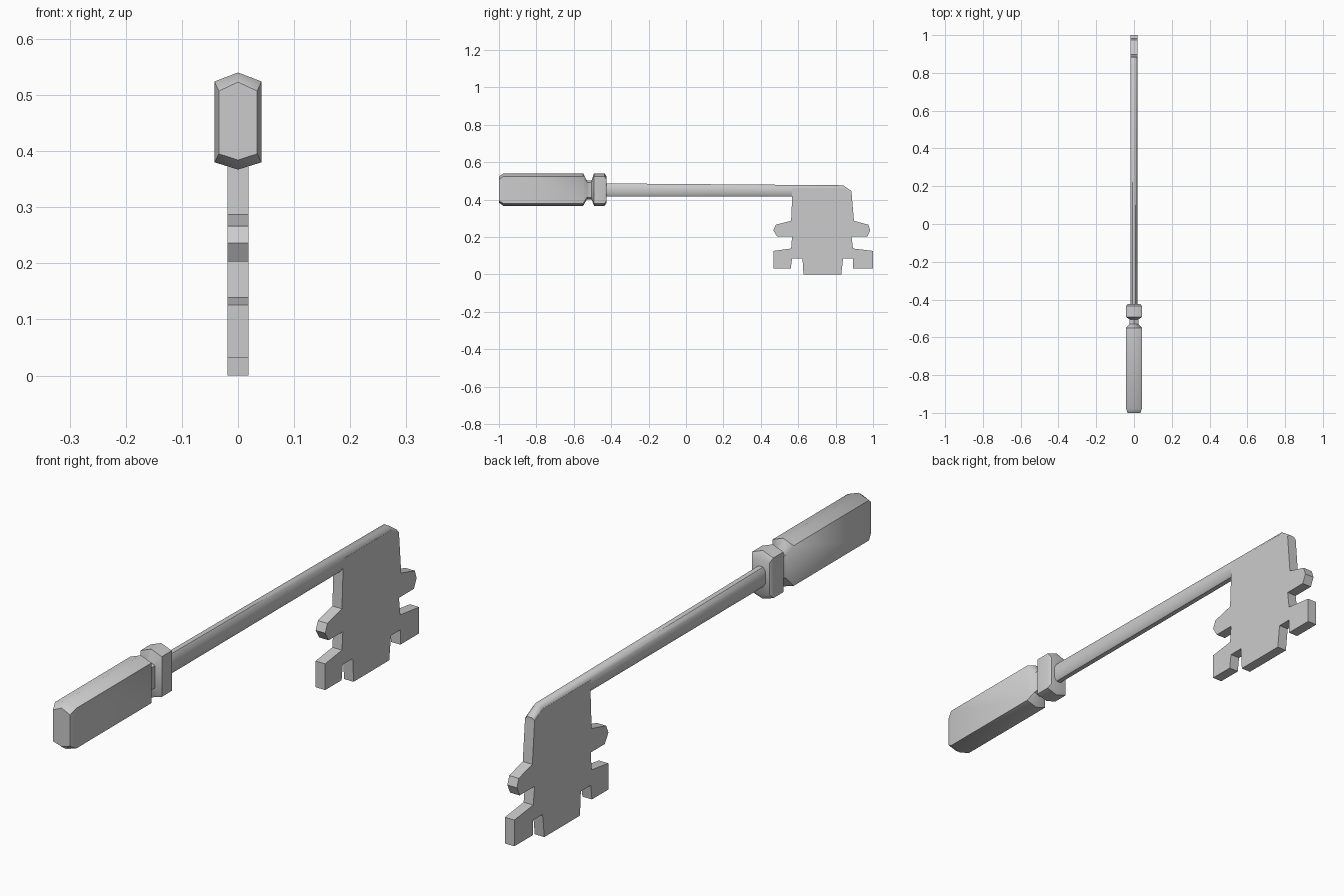
import bpy, bmesh, math

if "Cube" in bpy.data.objects:
    bpy.data.objects.remove(bpy.data.objects["Cube"])


def finish(name, bm, angle):
    bmesh.ops.recalc_face_normals(bm, faces=bm.faces)
    mesh = bpy.data.meshes.new(name)
    bm.to_mesh(mesh)
    bm.free()
    ob = bpy.data.objects.new(name, mesh)
    bpy.context.collection.objects.link(ob)
    bpy.ops.object.select_all(action='DESELECT')
    ob.select_set(True)
    bpy.context.view_layer.objects.active = ob
    bpy.ops.object.shade_smooth_by_angle(angle=math.radians(angle))
    return ob


def loft(name, rings, angle):
    """Bridge equal-sized rings of points and cap both ends."""
    bm = bmesh.new()
    loops = [[bm.verts.new(p) for p in ring] for ring in rings]
    n = len(loops[0])
    for a, b in zip(loops, loops[1:]):
        for i in range(n):
            j = (i + 1) % n
            bm.faces.new((a[i], a[j], b[j], b[i]))
    bm.faces.new(loops[0])
    bm.faces.new(loops[-1])
    return finish(name, bm, angle)


def hex_ring(y, hx, top, shoulder, foot, bottom):
    return [(0, y, top), (hx, y, shoulder), (hx, y, foot),
            (0, y, bottom), (-hx, y, foot), (-hx, y, shoulder)]


def shaft_ring(y, top, bottom, shoulder, foot, hx=0.0185):
    return [(0.009, y, top), (hx, y, shoulder), (hx, y, foot), (0.009, y, bottom),
            (-0.009, y, bottom), (-hx, y, foot), (-hx, y, shoulder), (-0.009, y, top)]


# Six-sided grip with neck and collar
FULL = (0.042, 0.54, 0.524, 0.38, 0.367)
SMALL = (0.034, 0.523, 0.507, 0.395, 0.384)
NECK = (0.024, 0.503, 0.492, 0.412, 0.402)
profile = [(-1.0, SMALL), (-0.977, FULL), (-0.55, FULL), (-0.53, NECK),
           (-0.505, NECK), (-0.492, FULL), (-0.435, FULL), (-0.424, SMALL)]
loft("grip_and_collar", [hex_ring(y, *s) for y, s in profile], 45)

# Slim shaft, slightly tapered, chamfered at the tip
loft("shaft", [shaft_ring(-0.44, 0.487, 0.416, 0.471, 0.43),
               shaft_ring(0.84, 0.477, 0.416, 0.463, 0.43),
               shaft_ring(0.885, 0.446, 0.416, 0.438, 0.425)], 50)

# Flat toothed bit, outlined in (y, z)
outline = [
    (0.84, 0.463), (0.885, 0.438), (0.898, 0.287), (0.975, 0.266), (0.985, 0.236),
    (0.97, 0.203), (0.885, 0.203), (0.893, 0.139), (1.0, 0.126), (1.0, 0.032),
    (0.893, 0.032), (0.893, 0.085), (0.84, 0.085), (0.83, 0.0), (0.628, 0.0),
    (0.623, 0.085), (0.567, 0.085), (0.56, 0.032), (0.467, 0.032), (0.467, 0.126),
    (0.562, 0.139), (0.567, 0.203), (0.487, 0.203), (0.467, 0.236), (0.48, 0.266),
    (0.562, 0.287), (0.568, 0.42), (0.568, 0.463)]
loft("bit", [[(x, y, z) for y, z in outline] for x in (-0.019, 0.019)], 20)
